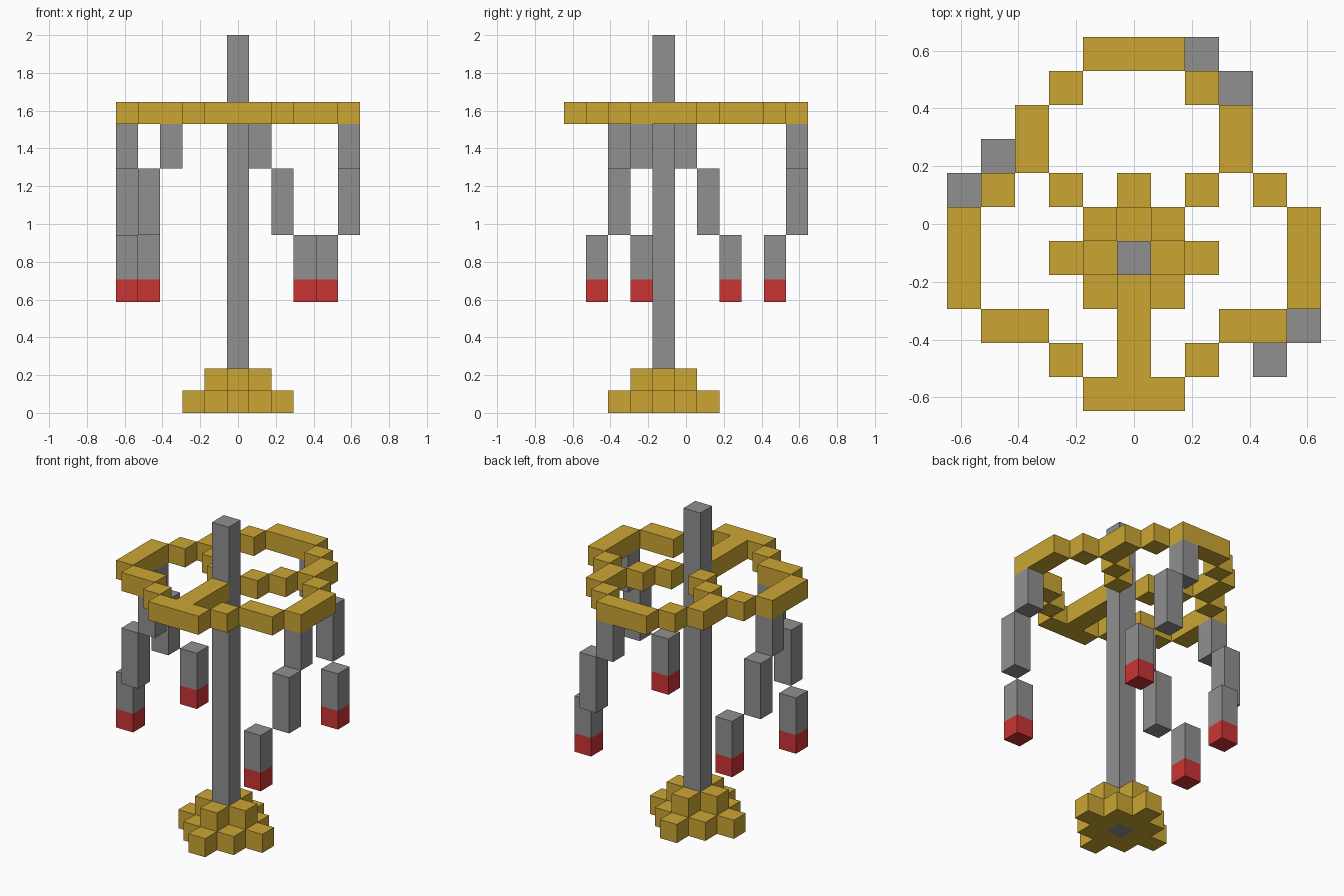
import bpy, bmesh
from mathutils import Vector

if "Cube" in bpy.data.objects:
    bpy.data.objects.remove(bpy.data.objects["Cube"])

U = 2 / 17  # edge length of one block


def material(name, rgb):
    m = bpy.data.materials.new(name)
    m.diffuse_color = (*rgb, 1)
    m.use_nodes = True
    m.node_tree.nodes["Principled BSDF"].inputs["Base Color"].default_value = m.diffuse_color
    return m


gold = material("gold", (0.60, 0.38, 0.034))
grey = material("grey", (0.28, 0.28, 0.28))
red = material("red", (0.60, 0.033, 0.033))

parts = []  # (name, material, set of block cells)


def column(x, y, z0, z1):
    return {(x, y, z) for z in range(z0, z1 + 1)}


# Central pole
parts.append(("pole", grey, column(0, -1, 0, 16)))

# Stepped base: two stacked diamonds around the pole
base = {(x, y - 1, z) for z in (0, 1) for x in range(-2, 3) for y in range(-2, 3)
        if abs(x) + abs(y) <= 2 - z and (x, y) != (0, 0)}
parts.append(("base", gold, base))

# Round rim (right half mirrored) and three spokes
half_rim = [(0, 5), (1, 5), (2, 4), (3, 3), (3, 2), (4, 1), (5, 0), (5, -1), (5, -2),
            (4, -3), (3, -3), (2, -4), (1, -5), (0, -5)]
parts.append(("rim", gold, {(s * x, y, 13) for x, y in half_rim for s in (1, -1)}))
spokes = {(0, y, 13) for y in (-2, -3, -4)} | {(s * i, i - 1, 13) for i in (1, 2) for s in (1, -1)}
parts.append(("spokes", gold, spokes))

# Four hanging arms, each stepping sideways in three lengths, with a red tip
arms = [((1, 5), (2, 5), (3, 4)), ((-5, 0), (-5, 1), (-4, 2)),
        ((5, -2), (5, -3), (4, -4)), ((-3, -3), (-4, -3), (-5, -2))]
for n, (a, b, c) in enumerate(arms, 1):
    parts.append((f"hanging_arm_{n}", grey,
                  column(*a, 11, 12) | column(*b, 8, 10) | column(*c, 6, 7)))
    parts.append((f"arm_tip_{n}", red, column(*c, 5, 5)))

filled = set().union(*(cells for _, _, cells in parts))


def build(name, mat, cells):
    """Outer skin of a set of blocks; faces touching another block are left out."""
    bm = bmesh.new()
    for cell in sorted(cells):
        centre = Vector((cell[0], cell[1], cell[2] + 0.5))
        for axis in range(3):
            for sign in (1, -1):
                n = Vector((0, 0, 0))
                n[axis] = sign
                if tuple(int(c + d) for c, d in zip(cell, n)) in filled:
                    continue
                u = Vector((0, 0, 0))
                u[(axis + 1) % 3] = 0.5
                v = n.cross(u)
                mid = centre + n * 0.5
                bm.faces.new([bm.verts.new((mid + p) * U)
                              for p in (-u - v, u - v, u + v, -u + v)])
    bmesh.ops.remove_doubles(bm, verts=bm.verts, dist=1e-4)
    mesh = bpy.data.meshes.new(name)
    bm.to_mesh(mesh)
    bm.free()
    mesh.materials.append(mat)
    bpy.context.collection.objects.link(bpy.data.objects.new(name, mesh))


for part in parts:
    build(*part)
